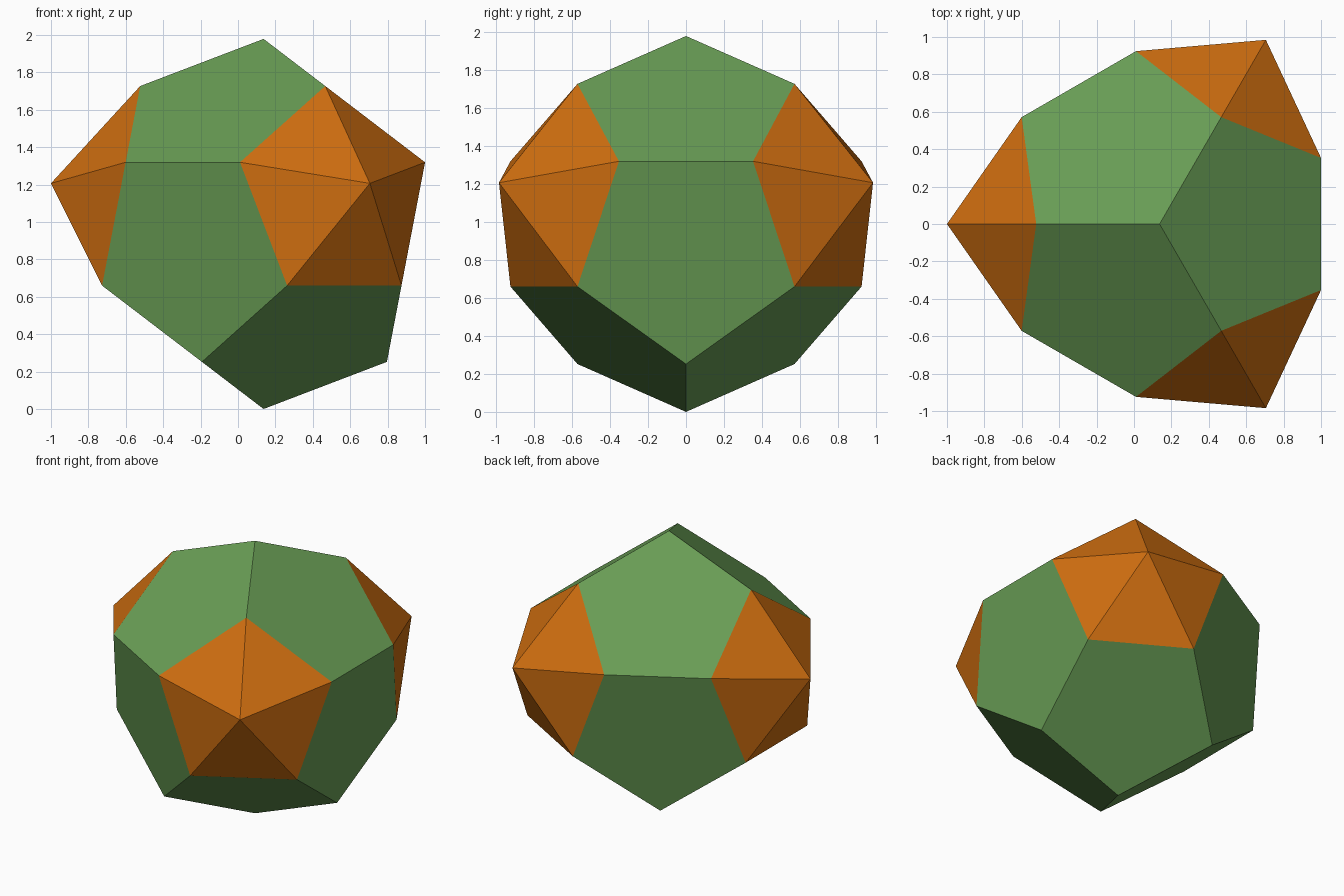
import bpy, bmesh, math
from mathutils import Vector

cube = bpy.data.objects.get("Cube")
if cube:
    bpy.data.objects.remove(cube, do_unlink=True)


def material(name, rgb):
    m = bpy.data.materials.new(name)
    m.use_nodes = True
    m.diffuse_color = (*rgb, 1)
    m.node_tree.nodes["Principled BSDF"].inputs["Base Color"].default_value = (*rgb, 1)
    return m


EDGE = 0.706                      # length of every edge
R = EDGE * 1.40126                # radius through the dodecahedron corners
PEAK = EDGE * 0.52573             # height of an equilateral five-sided pyramid
CENTRE = Vector((0.1367, 0, R))


def corner(azimuth, height):
    """Corner on the sphere of radius R, height as a fraction of R."""
    r = R * math.sqrt(1 - height * height)
    a = math.radians(azimuth)
    return Vector((r * math.cos(a), r * math.sin(a), R * height))


# Dodecahedron standing on a corner: upper half, then its point reflection
half = [Vector((0, 0, R))]
for turn in (0, 120, 240):
    half.append(corner(turn + 60, math.sqrt(5) / 3))
    half += [corner(turn + s * 22.2388, 1 / 3) for s in (-1, 1)]

bm = bmesh.new()
for p in half:
    bm.verts.new(CENTRE + p)
    bm.verts.new(CENTRE - p)
bmesh.ops.convex_hull(bm, input=bm.verts[:])
bmesh.ops.dissolve_limit(bm, angle_limit=math.radians(2),
                         verts=bm.verts[:], edges=bm.edges[:])
bmesh.ops.recalc_face_normals(bm, faces=bm.faces[:])
bm.normal_update()

# Raise a pyramid on each of the three side faces that lean slightly upward
for face in [f for f in bm.faces if 0 < f.normal.z < 0.5]:
    tip = face.calc_center_median() + face.normal * PEAK
    poked = bmesh.ops.poke(bm, faces=[face])
    poked["verts"][0].co = tip
    for f in poked["faces"]:
        f.material_index = 1
bm.normal_update()

mesh = bpy.data.meshes.new("augmented_dodecahedron")
bm.to_mesh(mesh)
bm.free()
mesh.materials.append(material("leaf green", (0.14, 0.335, 0.09)))
mesh.materials.append(material("orange", (0.62, 0.155, 0.005)))
solid = bpy.data.objects.new("augmented_dodecahedron", mesh)
bpy.context.collection.objects.link(solid)
